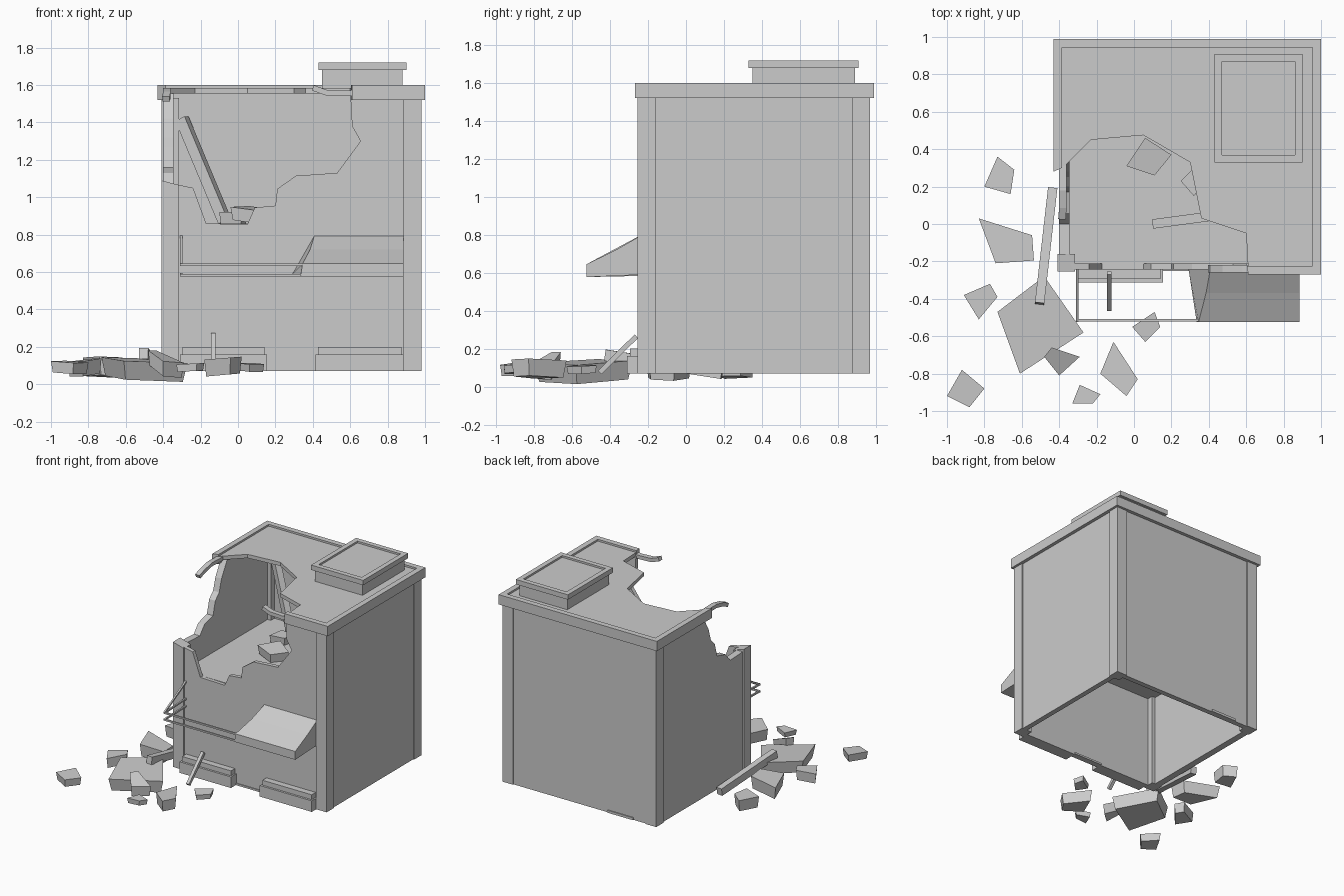
import bpy, bmesh
from mathutils import Vector

if "Cube" in bpy.data.objects:
    bpy.data.objects.remove(bpy.data.objects["Cube"])


def finish(name, bm):
    bmesh.ops.recalc_face_normals(bm, faces=bm.faces)
    me = bpy.data.meshes.new(name)
    bm.to_mesh(me)
    bm.free()
    ob = bpy.data.objects.new(name, me)
    bpy.context.collection.objects.link(ob)
    return ob


def loft(name, a, b):
    """Solid between two matching loops of 3D points."""
    bm = bmesh.new()
    va = [bm.verts.new(p) for p in a]
    vb = [bm.verts.new(p) for p in b]
    bm.faces.new(va)
    bm.faces.new(vb[::-1])
    n = len(a)
    for i in range(n):
        j = (i + 1) % n
        bm.faces.new((va[i], va[j], vb[j], vb[i]))
    return finish(name, bm)


def prism(name, pts, axis, lo, hi):
    """Extrude a 2D outline along x, y or z."""
    def put(u, v, w):
        return {'x': (w, u, v), 'y': (u, w, v), 'z': (u, v, w)}[axis]
    return loft(name, [put(u, v, lo) for u, v in pts], [put(u, v, hi) for u, v in pts])


def box(name, x0, x1, y0, y1, z0, z1):
    return prism(name, [(x0, y0), (x1, y0), (x1, y1), (x0, y1)], 'z', z0, z1)


def bar(name, path, w, h):
    """Rectangular bar swept along a few points."""
    path = [Vector(p) for p in path]
    bm = bmesh.new()
    rings = []
    for i, p in enumerate(path):
        d = (path[min(i + 1, len(path) - 1)] - path[max(i - 1, 0)]).normalized()
        ref = Vector((0, 0, 1)) if abs(d.z) < 0.95 else Vector((0, 1, 0))
        s = d.cross(ref).normalized()
        u = s.cross(d)
        rings.append([bm.verts.new(p + s * w / 2 * a + u * h / 2 * b)
                      for a, b in ((-1, -1), (1, -1), (1, 1), (-1, 1))])
    for r, q in zip(rings, rings[1:]):
        for k in range(4):
            bm.faces.new((r[k], r[(k + 1) % 4], q[(k + 1) % 4], q[k]))
    bm.faces.new(rings[0])
    bm.faces.new(rings[-1][::-1])
    return finish(name, bm)


def chunk(name, pts, z0, z1, tilt=(0, 0), shrink=0.9):
    """Rubble block: slightly narrower at the bottom, top and bottom tilted."""
    cx = sum(p[0] for p in pts) / len(pts)
    cy = sum(p[1] for p in pts) / len(pts)
    def ring(s, z):
        return [(cx + (x - cx) * s, cy + (y - cy) * s,
                 max(0, z + (x - cx) * tilt[0] + (y - cy) * tilt[1])) for x, y in pts]
    return loft(name, ring(shrink, z0), ring(1, z1))


B = 0.07  # base of the building

# walls, front and left ones broken open
prism('front_wall', [(-.36, B), (.93, B), (.93, 1.56), (.60, 1.56), (.61, 1.38), (.655, 1.30),
                     (.53, 1.13), (.31, 1.115), (.21, 1.045), (.20, .955), (.09, .945), (.05, .855),
                     (-.17, .86), (-.24, 1.05), (-.36, 1.075)], 'y', -.243, -.21)
prism('left_wall', [(-.2, B), (.93, B), (.93, 1.56), (.36, 1.56), (.28, 1.42), (.25, 1.32), (.20, 1.27),
                    (.17, 1.16), (.06, 1.13), (0, 1.06), (-.2, 1.07)], 'x', -.40, -.345)
box('right_wall', .93, .972, -.2, .93, B, 1.56)
box('back_wall', -.36, .93, .92, .962, B, 1.56)
box('upper_floor', -.35, .94, -.215, .93, .83, .86)

# corner pillars, front left one snapped
for name, x, y in (('back_left_pillar', -.41, .875), ('back_right_pillar', .885, .875),
                   ('front_right_pillar', .885, -.255)):
    box(name, x, x + .095, y, y + .095, B, 1.53)
loft('front_left_pillar', [(-.41, -.255, B), (-.315, -.255, B), (-.315, -.16, B), (-.41, -.16, B)],
     [(-.41, -.255, 1.09), (-.315, -.255, 1.065), (-.315, -.16, 1.06), (-.41, -.16, 1.09)])

# broken roof deck and cornice
prism('roof_deck', [(-.40, .31), (-.37, .31), (-.23, .45), (.05, .475), (.30, .33), (.36, .03),
                    (.60, -.05), (.61, -.24), (.97, -.24), (.97, .96), (-.40, .96)], 'z', 1.555, 1.585)
prism('left_cornice', [(-.43, .28), (-.385, .30), (-.385, .945), (-.43, .99)], 'z', 1.52, 1.60)
prism('back_cornice', [(-.43, .99), (-.385, .945), (.955, .945), (1, .99)], 'z', 1.52, 1.60)
prism('right_cornice', [(1, .99), (.955, .945), (.955, -.225), (1, -.27)], 'z', 1.52, 1.60)
prism('front_cornice', [(1, -.27), (.955, -.225), (.605, -.225), (.61, -.27)], 'z', 1.52, 1.60)
bar('left_bent_bar', [(-.38, .32, 1.565), (-.38, .18, 1.57), (-.38, .09, 1.55), (-.385, .03, 1.525)], .04, .03)
bar('front_bent_bar', [(.64, -.24, 1.56), (.58, -.24, 1.555), (.47, -.24, 1.56), (.40, -.24, 1.585)], .04, .03)

# roof hatch
box('hatch_base', .45, .88, .35, .89, 1.57, 1.68)
box('hatch_lid', .43, .90, .33, .91, 1.68, 1.705)
for i, (x0, x1, y0, y1) in enumerate(((.43, .90, .33, .37), (.43, .90, .87, .91),
                                      (.43, .47, .37, .87), (.86, .90, .37, .87))):
    box(f'hatch_rim_{i}', x0, x1, y0, y1, 1.70, 1.72)

# shop front ledges and door sills
for side, x0, x1 in (('left', -.31, .155), ('right', .415, .885)):
    box(side + '_ledge', x0, x1, -.312, -.22, B, .16)
    box(side + '_ledge_cap', x0 + .012, x1 - .012, -.295, -.22, .16, .20)
box('front_sill', .155, .415, -.25, -.2, B, .085)
box('back_sill', -.2, .03, .93, .97, B, .09)

# awning, left end torn away
prof = [(-.23, .80), (-.37, .72), (-.525, .645), (-.525, .577), (-.23, .59)]
loft('awning', [(x, y, z) for x, (y, z) in zip((.41, .385, .345, .335, .29), prof)],
     [(.885, y, z) for y, z in prof])

# bare awning frame
R = .013
for z in (.64, .584):
    bar('frame_front_rod', [(-.31, -.515, z), (.36, -.515, z)], R, R)
for z0, z1 in ((.64, .795), (.64, .65), (.584, .59)):
    bar('frame_side_rod', [(-.303, -.52, z0), (-.303, -.23, z1)], R, R)

# leaning and fallen beams
bar('leaning_strut', [(-.132, -.455, .075), (-.132, -.262, .265)], .026, .026)
bar('fallen_beam', [(-.435, .19, .07), (-.505, -.425, .165)], .05, .06)
bar('inside_leaning_beam', [(-.30, .89, 1.42), (-.07, .78, .87)], .05, .06)
bar('inside_floor_beam', [(.10, 0, .88), (.40, .04, .89)], .05, .04)

# rubble inside
chunk('inside_slab', [(.06, .46), (.20, .37), (.11, .26), (-.04, .31)], .87, .94, (-.1, .1))
chunk('inside_block', [(.25, .23), (.32, .30), (.38, .22), (.32, .15)], .86, .92)
chunk('inside_bit', [(-.10, .55), (.02, .57), (.05, .66), (-.08, .68)], .86, .92)

# rubble outside
rubble = [
    ([(-.73, .36), (-.64, .29), (-.66, .16), (-.80, .20)], .05, .14, (.1, 0)),
    ([(-.83, .03), (-.545, -.06), (-.535, -.195), (-.74, -.21)], .04, .14, (-.06, -.05)),
    ([(-.77, -.32), (-.73, -.39), (-.83, -.51), (-.91, -.38)], .05, .13, (.1, .05)),
    ([(-.73, -.47), (-.48, -.28), (-.27, -.58), (-.61, -.80)], .03, .13, (-.06, .04)),
    ([(-.44, -.66), (-.29, -.71), (-.40, -.81), (-.48, -.71)], .07, .15, (-.35, .3)),
    ([(-.92, -.78), (-.80, -.88), (-.88, -.98), (-1, -.92)], .06, .12, (-.05, .05)),
    ([(-.29, -.86), (-.18, -.91), (-.22, -.96), (-.33, -.96)], .07, .11, (.05, 0)),
    ([(-.11, -.63), (.02, -.83), (-.04, -.92), (-.18, -.80)], .05, .14, (.08, 0)),
    ([(.11, -.47), (.14, -.55), (.06, -.63), (-.01, -.55)], .07, .11, (-.05, .05)),
]
for i, (pts, z0, z1, tilt) in enumerate(rubble):
    chunk(f'rubble_{i}', pts, z0, z1, tilt)
